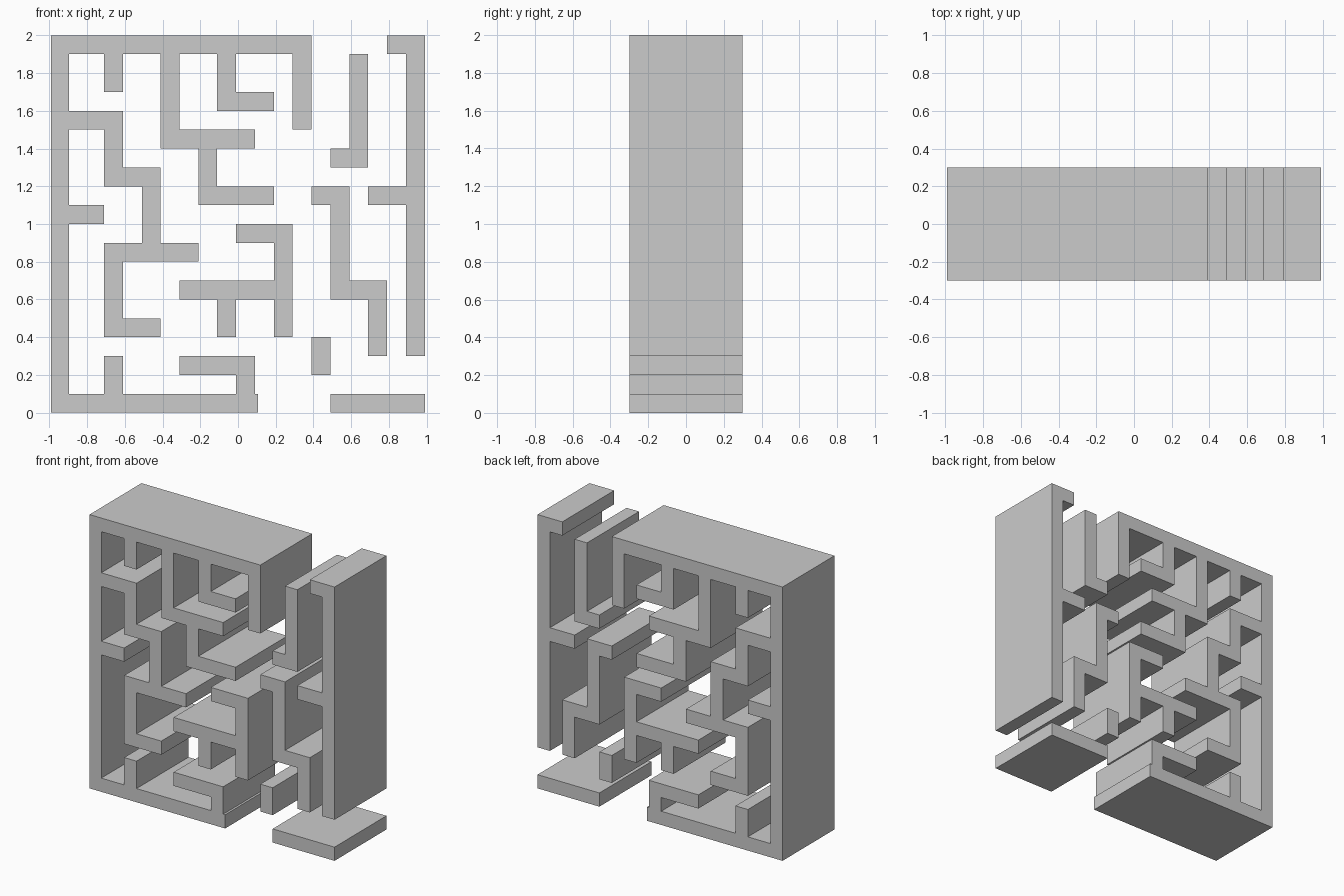
import bpy, bmesh

if "Cube" in bpy.data.objects:
    bpy.data.objects.remove(bpy.data.objects["Cube"])

DEPTH = 0.3   # half thickness along y
# Column lines of the maze grid (outer left wall is slightly thinner)
X = [-0.99, -0.895] + [0.1 * i - 1.01 for i in range(2, 21)]


def cells_on(path):
    """All grid cells (column, row) crossed by a right-angled path."""
    cells = {path[0]}
    for (c0, r0), (c1, r1) in zip(path, path[1:]):
        for c in range(min(c0, c1), max(c0, c1) + 1):
            for r in range(min(r0, r1), max(r0, r1) + 1):
                cells.add((c, r))
    return cells


def wall(name, *paths, lip=0.0):
    """Merge paths into one wall profile and extrude it front to back."""
    cells = set().union(*(cells_on(p) for p in paths))
    bm = bmesh.new()
    verts = {}

    def v(c, r):
        if (c, r) not in verts:
            verts[c, r] = bm.verts.new((X[c], -DEPTH, 0.1 * r))
        return verts[c, r]

    for c, r in sorted(cells):
        bm.faces.new((v(c, r), v(c + 1, r), v(c + 1, r + 1), v(c, r + 1)))
    # short lip on the open end of the floor
    if lip:
        end = max(c for c, r in cells if r == 0 and c < 12) + 1
        a, b = v(end, 0), v(end, 1)
        p = bm.verts.new((X[end] + lip, -DEPTH, 0))
        q = bm.verts.new((X[end] + lip, -DEPTH, 0.1))
        bm.faces.new((a, p, q, b))
    ext = bmesh.ops.extrude_face_region(bm, geom=bm.faces[:], use_keep_orig=True)
    moved = [g for g in ext["geom"] if isinstance(g, bmesh.types.BMVert)]
    bmesh.ops.translate(bm, verts=moved, vec=(0, 2 * DEPTH, 0))
    bmesh.ops.recalc_face_normals(bm, faces=bm.faces[:])
    bmesh.ops.dissolve_limit(bm, angle_limit=0.01,
                             verts=bm.verts[:], edges=bm.edges[:])
    bmesh.ops.recalc_face_normals(bm, faces=bm.faces[:])
    mesh = bpy.data.meshes.new(name)
    bm.to_mesh(mesh)
    bm.free()
    obj = bpy.data.objects.new(name, mesh)
    bpy.context.collection.objects.link(obj)
    return obj


# Main frame: floor, left side, top and every branch joined to them
wall("main_frame",
     [(10, 0), (0, 0), (0, 19), (13, 19), (13, 15)],
     [(3, 19), (3, 17)],
     [(6, 19), (6, 14), (10, 14)],
     [(8, 14), (8, 11), (11, 11)],
     [(9, 19), (9, 16), (11, 16)],
     [(0, 15), (3, 15), (3, 12), (5, 12), (5, 8)],
     [(7, 8), (3, 8), (3, 4), (5, 4)],
     [(0, 10), (2, 10)],
     [(3, 0), (3, 2)],
     [(10, 0), (10, 2), (7, 2)],
     lip=0.016)

# Free-standing inner walls
wall("centre_island", [(10, 9), (12, 9), (12, 4)],
     [(7, 6), (12, 6)], [(9, 6), (9, 4)])
wall("stepped_island", [(14, 11), (15, 11), (15, 6), (17, 6), (17, 3)])
wall("upper_hook", [(16, 18), (16, 13), (15, 13)])
wall("small_block", [(14, 2), (14, 3)])

# Right side of the outer frame
wall("right_side", [(18, 19), (19, 19), (19, 3)], [(17, 11), (19, 11)])
wall("right_floor", [(15, 0), (19, 0)])
